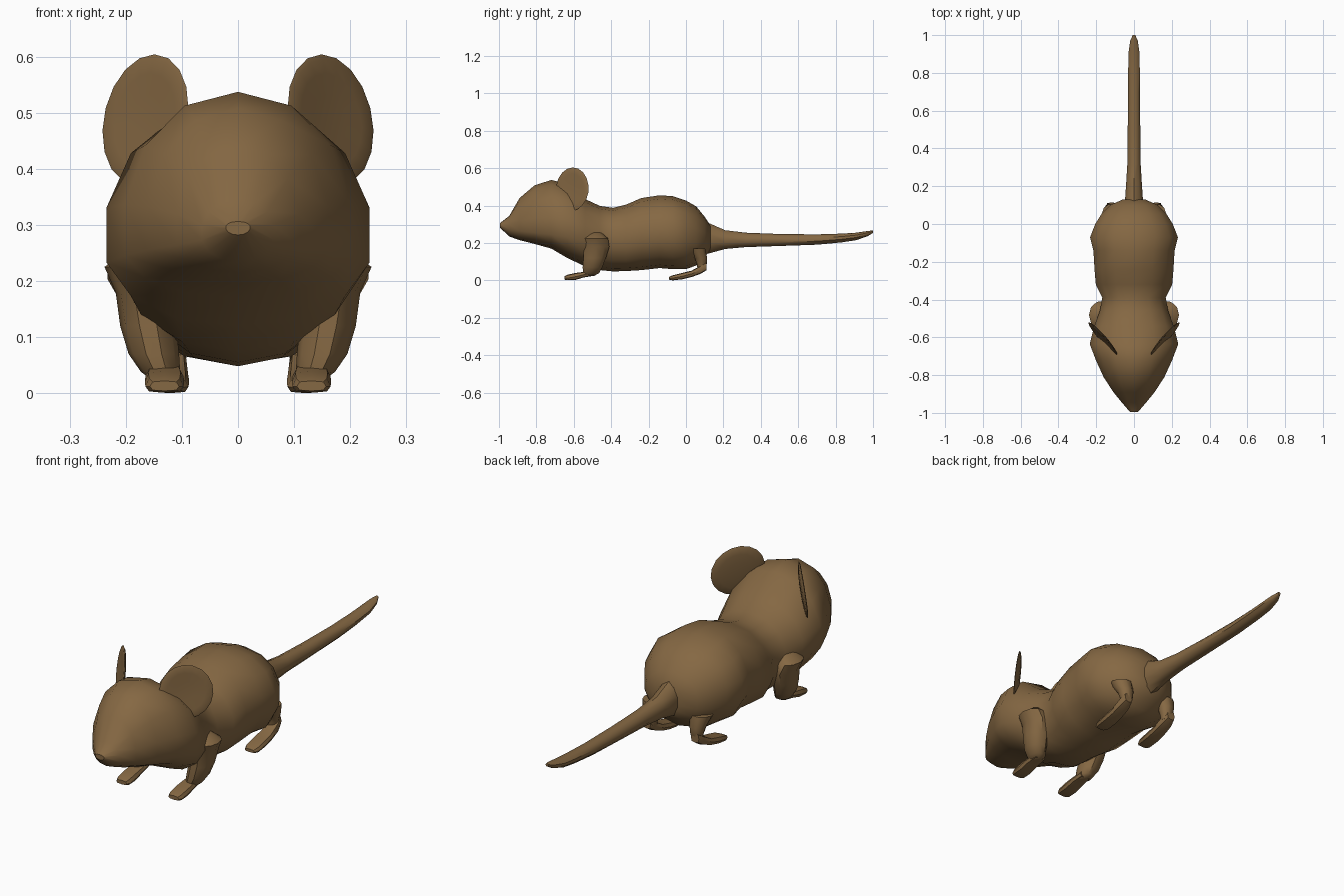
import bpy, bmesh, math
from mathutils import Vector, Matrix

fur = bpy.data.materials.new("brown fur")
fur.diffuse_color = (0.235, 0.138, 0.056, 1)


def finish(bm, name, angle=35):
    bmesh.ops.recalc_face_normals(bm, faces=bm.faces)
    mesh = bpy.data.meshes.new(name)
    bm.to_mesh(mesh)
    bm.free()
    mesh.materials.append(fur)
    ob = bpy.data.objects.new(name, mesh)
    bpy.context.collection.objects.link(ob)
    bpy.context.view_layer.objects.active = ob
    ob.select_set(True)
    bpy.ops.object.shade_smooth_by_angle(angle=math.radians(angle))
    ob.select_set(False)
    return ob


def loft(name, rings, angle=35):
    """Skin a list of closed point rings and cap both ends."""
    bm = bmesh.new()
    loops = [[bm.verts.new(p) for p in ring] for ring in rings]
    n = len(loops[0])
    for a, b in zip(loops, loops[1:]):
        for i in range(n):
            j = (i + 1) % n
            bm.faces.new((a[i], a[j], b[j], b[i]))
    bm.faces.new(loops[0])
    bm.faces.new(loops[-1])
    return finish(bm, name, angle)


def upright(y, bottom, top, width, mid, x=0, n=14, power=1.0):
    """Ring facing along y, widest at height mid."""
    ring = []
    for i in range(n):
        t = 2 * math.pi * i / n
        s, c = math.sin(t), math.cos(t)
        s = math.copysign(abs(s) ** power, s)
        c = math.copysign(abs(c) ** power, c)
        ring.append((x + width * s, y, mid + c * ((top - mid) if c > 0 else (mid - bottom))))
    return ring


def level(x, y, z, rx, ry, n=10):
    """Horizontal ring."""
    return [(x + rx * math.cos(2 * math.pi * i / n), y + ry * math.sin(2 * math.pi * i / n), z)
            for i in range(n)]


# Body and head: y, bottom, top, half width, height of widest point
body = [
    (-0.995, 0.282, 0.306, 0.022, 0.296), (-0.945, 0.235, 0.345, 0.066, 0.285),
    (-0.89, 0.215, 0.44, 0.112, 0.28), (-0.81, 0.195, 0.508, 0.165, 0.275),
    (-0.72, 0.17, 0.537, 0.207, 0.27), (-0.635, 0.12, 0.515, 0.24, 0.27),
    (-0.54, 0.075, 0.435, 0.215, 0.25), (-0.46, 0.055, 0.398, 0.185, 0.23),
    (-0.39, 0.048, 0.388, 0.172, 0.22), (-0.32, 0.05, 0.405, 0.207, 0.22),
    (-0.24, 0.055, 0.44, 0.214, 0.235), (-0.14, 0.066, 0.455, 0.22, 0.25),
    (-0.07, 0.06, 0.45, 0.238, 0.25), (0.0, 0.06, 0.427, 0.21, 0.25),
    (0.055, 0.08, 0.395, 0.175, 0.24), (0.1, 0.125, 0.34, 0.13, 0.23),
    (0.13, 0.16, 0.295, 0.06, 0.23)]
loft("body", [upright(*s, power=0.93) for s in body], 40)

# Tail: y, bottom, top, half width, height of widest point
tail = [
    (0.08, 0.135, 0.33, 0.05, 0.235), (0.125, 0.145, 0.305, 0.05, 0.225),
    (0.21, 0.168, 0.268, 0.044, 0.215), (0.32, 0.178, 0.255, 0.037, 0.212),
    (0.5, 0.184, 0.248, 0.035, 0.214), (0.7, 0.191, 0.246, 0.033, 0.218),
    (0.83, 0.203, 0.25, 0.032, 0.227), (0.91, 0.215, 0.255, 0.03, 0.236),
    (0.97, 0.236, 0.264, 0.021, 0.25), (1.0, 0.254, 0.267, 0.007, 0.262)]
loft("tail", [upright(*s, n=10) for s in tail], 40)

for side, word in ((1, "right"), (-1, "left")):
    # Ear: thin tilted oval, slightly dished on its outer face
    bm = bmesh.new()
    bmesh.ops.create_uvsphere(bm, u_segments=18, v_segments=8, radius=1)
    along = Vector((0.15, 0.175, 0)).normalized()
    up = Vector((-0.14, 0.03, 1)).normalized()
    out = along.cross(up).normalized()
    for v in bm.verts:
        p = v.co
        r = math.hypot(p.x, p.y)
        depth = 0.013 * p.z - (0.014 * (1 - r * r) if p.z > 0.1 else 0)
        q = Vector((0.165, -0.608, 0.488)) + along * p.x * 0.115 + up * p.y * 0.117 + out * depth
        v.co = (side * q.x, q.y, q.z)
    finish(bm, word + "_ear", 40)

    # Front leg: shoulder narrowing to the ankle
    leg = [(0.165, -0.485, 0.255, 0.03, 0.035), (0.187, -0.482, 0.225, 0.051, 0.068),
           (0.17, -0.478, 0.18, 0.048, 0.072), (0.16, -0.488, 0.12, 0.05, 0.063),
           (0.15, -0.5, 0.07, 0.045, 0.055), (0.138, -0.508, 0.038, 0.035, 0.045),
           (0.132, -0.52, 0.024, 0.022, 0.03)]
    loft(word + "_front_leg", [level(side * x, *r) for x, *r in leg], 40)

    # Front foot
    foot = [(-0.65, 0.004, 0.022, 0.026, 0.012), (-0.635, 0.001, 0.03, 0.034, 0.012),
            (-0.59, 0.003, 0.04, 0.035, 0.02), (-0.55, 0.015, 0.045, 0.034, 0.03),
            (-0.49, 0.025, 0.055, 0.028, 0.04)]
    loft(word + "_front_foot", [upright(*s, x=side * 0.131, n=8, power=0.6) for s in foot])

    # Hind leg: short shank below the haunch
    shank = [(0.12, 0.055, 0.17, 0.05, 0.05), (0.117, 0.08, 0.12, 0.036, 0.035),
             (0.115, 0.085, 0.085, 0.028, 0.027), (0.115, 0.082, 0.058, 0.022, 0.022)]
    loft(word + "_hind_leg", [level(side * x, *r) for x, *r in shank], 40)

    # Hind foot: long, rising to the heel
    foot = [(-0.09, 0.004, 0.018, 0.024, 0.01), (-0.072, 0.0, 0.027, 0.034, 0.012),
            (-0.02, 0.006, 0.04, 0.035, 0.022), (0.03, 0.018, 0.052, 0.033, 0.035),
            (0.08, 0.036, 0.08, 0.03, 0.06), (0.11, 0.055, 0.098, 0.02, 0.075)]
    loft(word + "_hind_foot", [upright(*s, x=side * 0.122, n=8, power=0.6) for s in foot])
